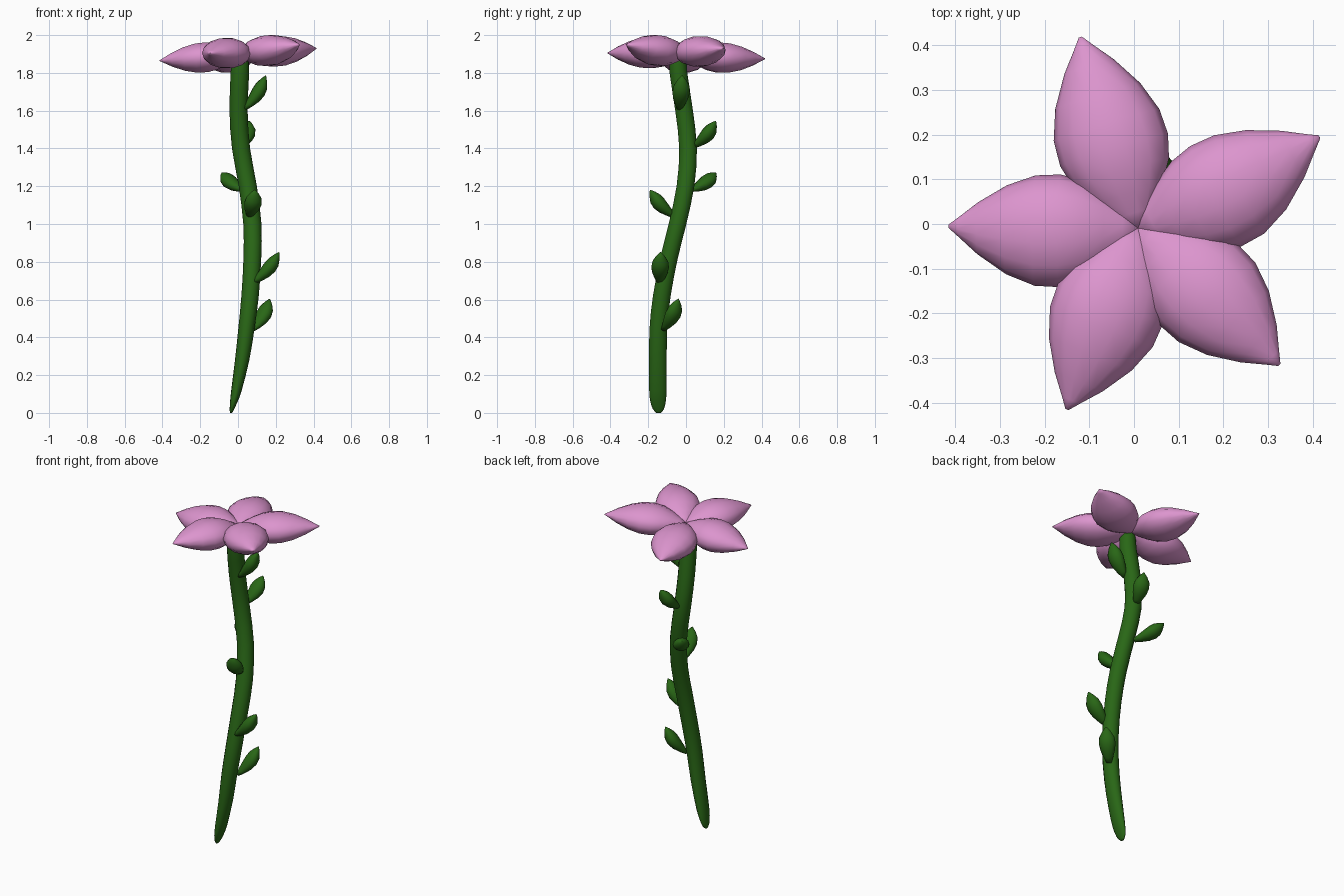
import bpy, bmesh, math
from mathutils import Vector

if "Cube" in bpy.data.objects:
    bpy.data.objects.remove(bpy.data.objects["Cube"])


def material(name, color):
    m = bpy.data.materials.new(name)
    m.diffuse_color = (*color, 1)
    m.use_nodes = True
    m.node_tree.nodes["Principled BSDF"].inputs["Base Color"].default_value = m.diffuse_color
    return m


PINK = material("petal_pink", (0.72, 0.30, 0.62))
GREEN = material("stem_green", (0.022, 0.135, 0.008))


def loft(name, rings, mat, sides=14):
    """Skin a closed tube over elliptical rings given as (centre, side, up)."""
    bm = bmesh.new()
    loops = []
    for c, u, v in rings:
        loops.append([bm.verts.new(c + u * math.cos(a) + v * math.sin(a))
                      for a in (2 * math.pi * i / sides for i in range(sides))])
    for a, b in zip(loops, loops[1:]):
        for i in range(sides):
            j = (i + 1) % sides
            bm.faces.new((a[i], a[j], b[j], b[i]))
    bm.faces.new(loops[0])
    bm.faces.new(loops[-1])
    bmesh.ops.recalc_face_normals(bm, faces=bm.faces[:])
    for f in bm.faces:
        f.smooth = True
    me = bpy.data.meshes.new(name)
    bm.to_mesh(me)
    bm.free()
    me.materials.append(mat)
    ob = bpy.data.objects.new(name, me)
    bpy.context.collection.objects.link(ob)
    return ob


def spindle(name, base, mid, tip, profile, width, thick, mat):
    """Pointed petal or leaf along a curve through base, mid and tip."""
    base, mid, tip = Vector(base), Vector(mid), Vector(tip)
    axis = (tip - base).normalized()
    side = axis.cross(Vector((0, 0, 1))).normalized()
    up = side.cross(axis)
    rings = []
    for t, r in profile:
        c = base * (2 * t - 1) * (t - 1) + mid * 4 * t * (1 - t) + tip * t * (2 * t - 1)
        rings.append((c, side * r * width, up * r * thick))
    return loft(name, rings, mat)


# Stem: x, y, z, radius in x, radius in y (flattened towards the foot)
STEM = [(-0.037, -0.145, 0.0, 0.006, 0.012), (-0.032, -0.146, 0.02, 0.012, 0.03),
        (-0.022, -0.148, 0.06, 0.020, 0.042), (-0.008, -0.149, 0.12, 0.028, 0.047),
        (0.022, -0.149, 0.28, 0.038, 0.048), (0.045, -0.146, 0.45, 0.043, 0.048),
        (0.064, -0.128, 0.62, 0.046, 0.048), (0.076, -0.090, 0.82, 0.047, 0.048),
        (0.076, -0.045, 1.0, 0.048, 0.048), (0.052, -0.003, 1.2, 0.048, 0.048),
        (0.016, 0.011, 1.4, 0.048, 0.048), (0.003, -0.010, 1.6, 0.048, 0.048),
        (0.010, -0.040, 1.8, 0.049, 0.048), (0.013, -0.040, 1.89, 0.045, 0.045)]


def catmull(p, q, r, s, t):
    return 0.5 * (2 * q + (r - p) * t + (2 * p - 5 * q + 4 * r - s) * t * t
                  + (3 * q - p - 3 * r + s) * t ** 3)


rows = []
for i in range(len(STEM) - 1):
    four = [STEM[min(max(i + k, 0), len(STEM) - 1)] for k in (-1, 0, 1, 2)]
    for t in (0, 0.5):
        rows.append([catmull(*vals, t) for vals in zip(*four)])
rows.append(STEM[-1])
loft("stem", [(Vector((x, y, max(z, 0))), Vector((rx, 0, 0)), Vector((0, ry, 0)))
              for x, y, z, rx, ry in rows], GREEN)

# Petals: mid point and tip, all meeting in the middle of the bloom
PETAL_PROFILE = [(0, 0.12), (0.08, 0.36), (0.18, 0.64), (0.3, 0.89), (0.42, 1.0),
                 (0.55, 0.98), (0.7, 0.79), (0.85, 0.46), (0.95, 0.17), (1, 0.03)]
PETALS = [((0.215, 0.078, 1.915), (0.415, 0.195, 1.93)),
          ((-0.055, 0.20, 1.88), (-0.12, 0.418, 1.875)),
          ((-0.20, -0.015, 1.88), (-0.415, -0.005, 1.865)),
          ((-0.065, -0.21, 1.905), (-0.15, -0.415, 1.905)),
          ((0.17, -0.16, 1.92), (0.325, -0.315, 1.95))]
for i, (mid, tip) in enumerate(PETALS, 1):
    spindle(f"petal_{i}", (0.01, -0.01, 1.90), mid, tip, PETAL_PROFILE, 0.126, 0.081, PINK)

# Leaves: base on the stem and tip
LEAF_PROFILE = [(0, 0.3), (0.15, 0.55), (0.35, 0.85), (0.55, 1.0),
                (0.72, 0.9), (0.88, 0.5), (1, 0.06)]
LEAVES = [((0.035, -0.035, 1.61), (0.147, -0.02, 1.785)),
          ((0.02, 0.04, 1.41), (0.06, 0.158, 1.545)),
          ((0.025, 0.03, 1.18), (-0.085, 0.158, 1.272)),
          ((0.06, -0.06, 1.04), (0.09, -0.19, 1.18)),
          ((0.08, -0.14, 0.69), (0.218, -0.135, 0.85)),
          ((0.08, -0.12, 0.44), (0.168, -0.04, 0.603))]
for i, (base, tip) in enumerate(LEAVES, 1):
    b, t = Vector(base), Vector(tip)
    out = Vector((t.x - b.x, t.y - b.y, 0)).normalized()
    mid = (b + t) / 2 + out * 0.012 - Vector((0, 0, 0.008))
    spindle(f"leaf_{i}", b, mid, t, LEAF_PROFILE, 0.047, 0.037, GREEN)
